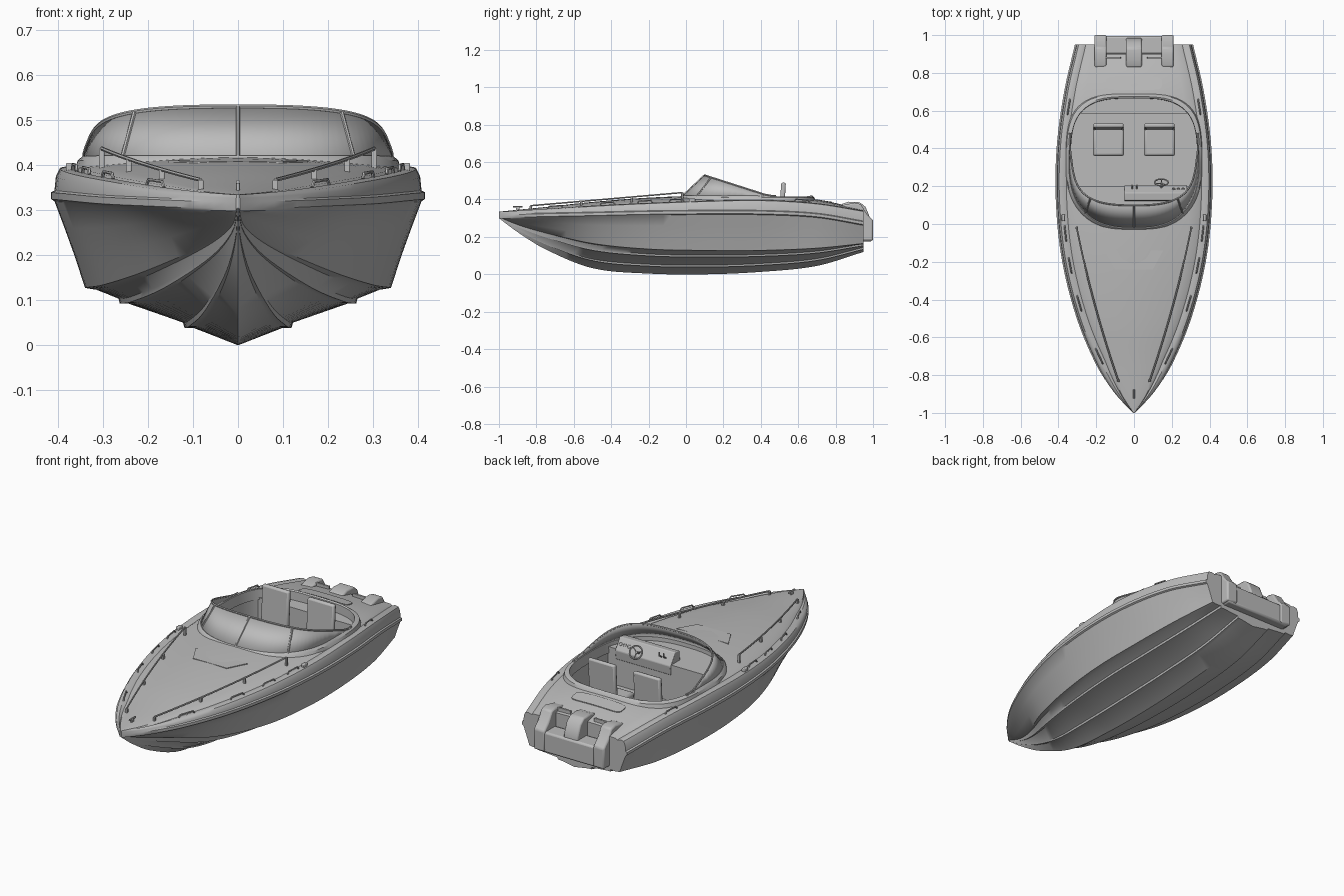
import bpy, bmesh, math
from mathutils import Vector

if "Cube" in bpy.data.objects:
    bpy.data.objects.remove(bpy.data.objects["Cube"])

grey = bpy.data.materials.new("plain_grey")
grey.use_nodes = True
TONE = (0.5, 0.5, 0.5, 1)
grey.diffuse_color = TONE
grey.node_tree.nodes["Principled BSDF"].inputs["Base Color"].default_value = TONE

# Stations: y, sheer and chine half width, then keel, chine, sheer, gunwale and deck heights
STATIONS = [
    (-1, .004, .002, .3, .306, .312, .334, .335),
    (-.9, .095, .015, .225, .265, .314, .34, .345),
    (-.75, .19, .075, .133, .222, .318, .35, .36),
    (-.5, .295, .205, .033, .165, .323, .367, .387),
    (-.2, .372, .295, .004, .135, .33, .382, .41),
    (.1, .405, .335, 0, .128, .333, .393, .42),
    (.4, .402, .338, .013, .128, .332, .398, .42),
    (.7, .362, .318, .045, .14, .317, .38, .4),
    (.95, .305, .27, .12, .165, .275, .34, .345)]


def station(y):
    """Smoothly interpolated station values at y."""
    i = max(j for j in range(len(STATIONS) - 1) if STATIONS[j][0] <= y or j == 0)
    def slope(j, c):
        a, b = STATIONS[max(j - 1, 0)], STATIONS[min(j + 1, len(STATIONS) - 1)]
        return (b[c] - a[c]) / (b[0] - a[0])
    p, q = STATIONS[i], STATIONS[i + 1]
    h = q[0] - p[0]
    t = (y - p[0]) / h
    out = []
    for c in range(1, len(p)):
        d = q[c] - p[c]
        m, n = slope(i, c) * h, slope(i + 1, c) * h
        out.append(p[c] + m * t + (3 * d - 2 * m - n) * t**2 + (m + n - 2 * d) * t**3)
    return out


def deck_z(x, y):
    b, _, _, _, _, zg, zd = station(y)
    g = min(1, abs(x) / max(b - .06, .01))
    return zg + (zd - zg) * (1 - g * g)


def finish(ob, smooth=35):
    ob.data.materials.append(grey)
    bpy.ops.object.select_all(action="DESELECT")
    ob.select_set(True)
    bpy.context.view_layer.objects.active = ob
    bpy.ops.object.shade_smooth_by_angle(angle=math.radians(smooth))
    return ob


def mesh(name, verts, faces, bevel=0, thick=0):
    me = bpy.data.meshes.new(name)
    bm = bmesh.new()
    vs = [bm.verts.new(v) for v in verts]
    for f in faces:
        bm.faces.new([vs[i] for i in f])
    bmesh.ops.recalc_face_normals(bm, faces=bm.faces)
    bm.to_mesh(me)
    bm.free()
    ob = bpy.data.objects.new(name, me)
    bpy.context.collection.objects.link(ob)
    if thick:
        ob.modifiers.new("thickness", "SOLIDIFY").thickness = thick
    if bevel:
        mod = ob.modifiers.new("bevel", "BEVEL")
        mod.width, mod.segments = bevel, 2
    return finish(ob)


def loft(name, rings, closed=True, caps=True, loop=False, **kw):
    """Skin equal-length rings of points."""
    n, r = len(rings[0]), len(rings)
    faces = [(i % r * n + j, i % r * n + (j + 1) % n, (i + 1) % r * n + (j + 1) % n, (i + 1) % r * n + j)
             for i in range(r if loop else r - 1) for j in range(n if closed else n - 1)]
    if caps:
        faces += [tuple(range(n)), tuple(range((r - 1) * n, r * n))]
    return mesh(name, [p for ring in rings for p in ring], faces, **kw)


def box(name, x, y, z, bevel=.006, lean=0):
    """Box from ranges; lean shifts the top along y."""
    return loft(name, [[(x[i], y[j] + lean * k, z[k]) for i, j in ((0, 0), (1, 0), (1, 1), (0, 1))]
                       for k in (0, 1)], bevel=bevel)


def prism_x(name, x, profile, bevel=.008):
    return loft(name, [[(a, y, z) for y, z in profile] for a in x], bevel=bevel)


def tube(name, pts, r=.004, cyclic=False):
    cu = bpy.data.curves.new(name, "CURVE")
    cu.dimensions = "3D"
    cu.bevel_depth, cu.bevel_resolution, cu.use_fill_caps = r, 1, True
    sp = cu.splines.new("POLY")
    sp.points.add(len(pts) - 1)
    for p, co in zip(sp.points, pts):
        p.co = (*co, 1)
    sp.use_cyclic_u = cyclic
    ob = bpy.data.objects.new(name, cu)
    bpy.context.collection.objects.link(ob)
    bpy.ops.object.select_all(action="DESELECT")
    ob.select_set(True)
    bpy.context.view_layer.objects.active = ob
    bpy.ops.object.convert(target="MESH")
    return finish(bpy.context.object)


def cut(ob, cutter):
    mod = ob.modifiers.new("cut", "BOOLEAN")
    mod.object, mod.solver = cutter, "EXACT"
    bpy.context.view_layer.objects.active = ob
    bpy.ops.object.modifier_apply(modifier="cut")
    bpy.data.objects.remove(cutter)


# Hull and deck in one closed skin, with strakes, chine, rub rail and gunwale
def section(y):
    b, bc, zk, zc, zs, zg, zd = station(y)
    k = min(1, b / .2)
    s = min(1, bc / .25)
    half = [(0, zk)]
    for f in (.3, .72):
        x, z, w = f * bc, zk + f * (zc - zk), .018 * s
        half += [(x, z), (x + w, z), (x + w * 1.15, z + w * .6)]
    half += [(bc - .025 * s, zc - .004 * s), (bc, zc)]
    half += [(bc + (b - bc) * t, zc + (zs - .014 - zc) * t**.93) for t in (.33, .67, 1)]
    half += [(b + .008 * k, zs - .009), (b + .008 * k, zs + .006), (b, zs + .01),
             (b - .003 * k, zs + .65 * (zg - zs)), (b - .012 * k, zg - .004),
             (b - .03 * k, zg), (b - .05 * k, zg - .006), (b - .06 * k, zg)]
    w = b - .06 * k
    half += [(w * g, zg + (zd - zg) * (1 - g * g)) for g in (.85, .65, .4, .2, 0)]
    return [(x, y, z) for x, z in half] + [(-x, y, z) for x, z in half[-2:0:-1]]


hull = loft("hull_and_deck", [section(-1 + 1.95 * (i / 48)**1.15) for i in range(49)])


# Cockpit outline: rounded in front, squarer behind
def outline(a, scale=1):
    c, s = math.cos(a), math.sin(a)
    e = 2 / (3.3 if s > 0 else 2.5)
    return (math.copysign(abs(c)**e, c) * .35 * scale,
            .325 + math.copysign(abs(s)**e, s) * .355 * scale)


AROUND = [2 * math.pi * i / 64 for i in range(64)]
cut(hull, loft("cockpit_cutter", [[(*outline(a, .97), z) for a in AROUND] for z in (.2, .6)]))
cut(hull, box("step_cutter", (-.15, .15), (.9, 1.1), (.28, .5), bevel=0))
finish(hull)
loft("cockpit_coaming", [[(*outline(a, s), min(z, deck_z(*outline(a, s)) + .022) if z > .39 else z)
                          for s, z in ((.955, .36), (.96, .416), (.985, .421), (1.02, .41), (1.05, .37))]
                         for a in AROUND], caps=False, loop=True)

# Wraparound windscreen with its frame
base, top = [], []
for i in range(49):
    a = math.pi * (1.5 + (i / 24 - 1) * .585)
    x, y = outline(a, .99)
    nx, ny = math.cos(a), max(0, -math.sin(a))
    h = max(.005, (.117 - .32 * (y - .09)) / (1 + .352 * ny))
    base.append((x, y, .412))
    top.append((x - .4 * h * nx, y + 1.1 * h * ny, .416 + h))
loft("windscreen_glass", [base, top], closed=False, caps=False, thick=.005)
tube("windscreen_top_frame", top, .005)
tube("windscreen_base_frame", base, .005)
for i in (14, 24, 34):
    tube("windscreen_post", [base[i], top[i]], .005)

# Dashboard and rear shelf fill the ends of the cockpit
for name, keep, z in (("dashboard", lambda y: y < .2, .395), ("rear_shelf", lambda y: y > .575, .37)):
    pts = [outline(a, .968) for a in AROUND]
    pts = sorted([p for p in pts if keep(p[1])], key=lambda p: p[0])
    loft(name, [[(x, y, h) for x, y in pts] for h in (.19, z)])

# Helm console, wheel, levers and gauges
prism_x("helm_console", (-.05, .28), [(.12, .385), (.125, .445), (.165, .45), (.205, .39), (.2, .34)], .004)
def dial(x, y, z, r):
    return [(x + r * math.cos(a), y - .5 * r * math.sin(a), z + .8 * r * math.sin(a)) for a in AROUND[::4]]
wheel = dial(.145, .22, .42, .036)
tube("steering_wheel", wheel, .004, True)
for i in (2, 7, 12):
    tube("wheel_spoke", [(.145, .215, .417), wheel[i]], .003)
tube("wheel_column", [(.145, .18, .4), (.145, .218, .42)], .006)
for x in (-.01, .015):
    tube("throttle_lever", [(x, .18, .415), (x, .205, .43), (x, .205, .45)], .004)
for x in (.21, .235, .26):
    tube("gauge", dial(x, .187, .422, .008), .002, True)

# Two seats
for x in (-.135, .135):
    box("seat_pedestal", (x - .05, x + .05), (.4, .5), (.195, .25))
    box("seat_cushion", (x - .082, x + .082), (.36, .52), (.245, .285), .012)
    box("seat_back", (x - .08, x + .08), (.495, .52), (.26, .49), .009, lean=.014)

# Plates on the decks
def plate(name, pts, t=.004):
    loft(name, [[(x, y, deck_z(x, y) + h) for x, y in pts] for h in (-.01, t)])
plate("foredeck_hatch", [(-.155, -.14), (.155, -.14), (.1, -.24), (-.1, -.24)])
plate("rear_deck_hatch", [(.148 * math.copysign(abs(math.cos(a))**.25, math.cos(a)),
                           .745 + .035 * math.copysign(abs(math.sin(a))**.5, math.sin(a))) for a in AROUND])

# Mirrored deck fittings: handrails, cleats, side lobes of the stern platform
for side in (-1, 1):
    rail = [(side * (.303 - .16 * t - .06 * t * t), -.02 - .81 * t, .437 - .07 * t)
            for t in [i / 12 for i in range(13)]]
    tube("foredeck_handrail", rail, .0045)
    for x, y, z in rail[::4]:
        box("rail_stanchion", (x - .006, x + .006), (y - .006, y + .006), (deck_z(x, y) - .01, z), .002)
    for y in (-.7, -.42, -.22, -.05, .62):
        path = []
        for d, up in ((-.04, 0), (-.032, .012), (.032, .012), (.04, 0)):
            b, zg = station(y + d)[0], station(y + d)[5]
            path.append((side * (b - .03), y + d, zg + up))
        tube("gunwale_grip", path, .004)
    box("side_cleat", sorted((side * .365, side * .383)), (.015, .05), (.38, .405), .004)
    prism_x("platform_side", (side * .145, side * .21),
            [(.82, .33), (.83, .368), (.9, .383), (.935, .375), (.965, .325), (1, .29), (1, .18), (.9, .18)])
    box("platform_tread", sorted((side * .07, side * .175)), (.875, .885), (.35, .378), .002)

# Stern platform and engine cover
box("stern_platform", (-.2, .2), (.9, .995), (.175, .285), .01)
prism_x("engine_cover", (-.042, .042),
        [(.82, .34), (.83, .375), (.87, .388), (.93, .385), (.96, .36), (.985, .3), (.985, .26), (.9, .26)])

# Bow cleat
box("bow_cleat_post", (-.004, .004), (-.91, -.89), (.335, .362), .002)
tube("bow_cleat_bar", [(0, -.925, .362), (0, -.875, .362)], .005)
